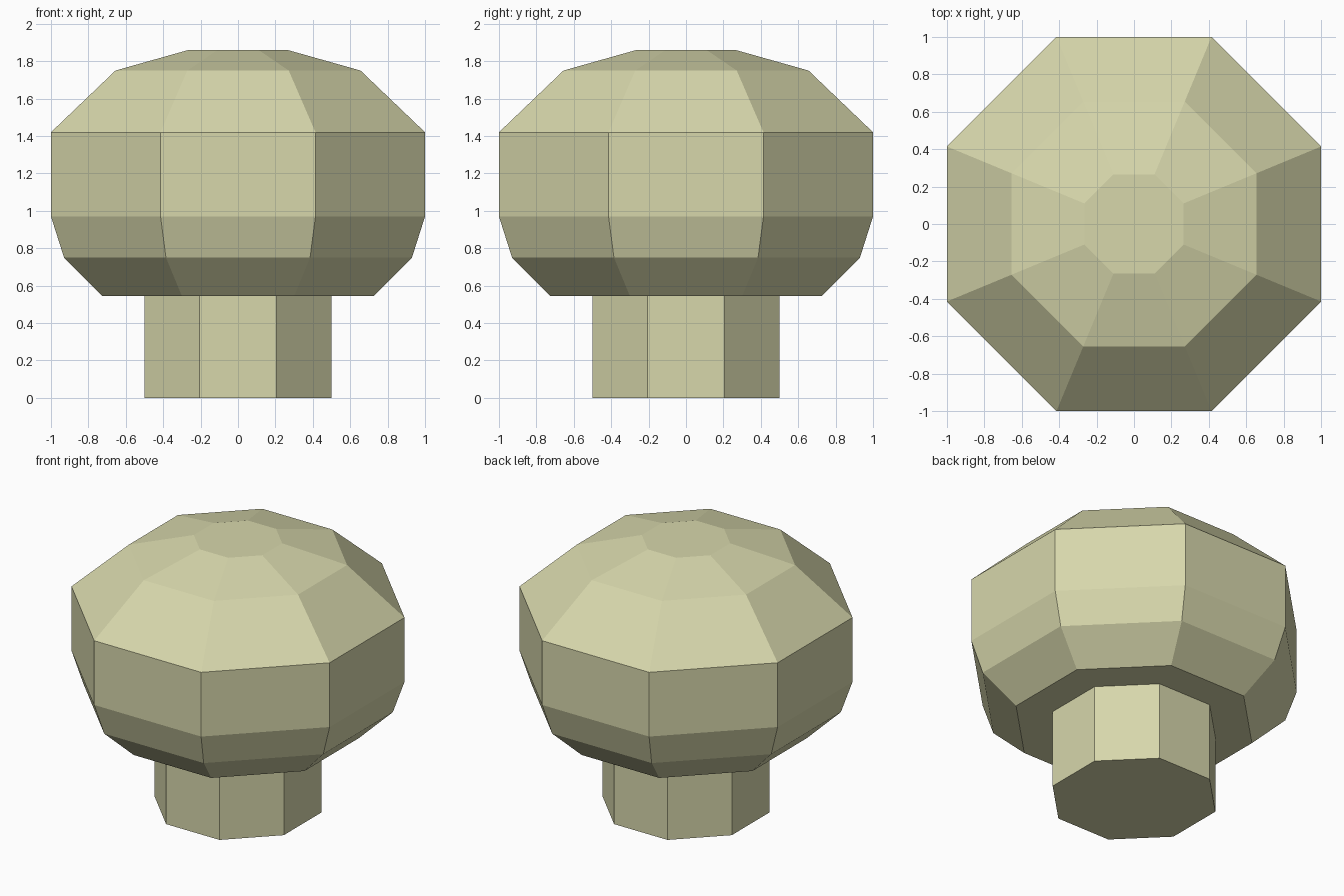
import bpy
import bmesh
from math import cos, sin, pi

SIDES = 8

cube = bpy.data.objects.get("Cube")
if cube:
    bpy.data.objects.remove(cube, do_unlink=True)

# Single pale olive material
cream = bpy.data.materials.new("pale_olive_cream")
cream.use_nodes = True
colour = (0.68, 0.68, 0.41, 1.0)
cream.diffuse_color = colour
cream.node_tree.nodes["Principled BSDF"].inputs["Base Color"].default_value = colour


def octagonal_part(name, profile):
    """Closed, flat-shaded solid from (half width across flats, height) pairs."""
    bm = bmesh.new()
    rings = []
    for half_width, z in profile:
        r = half_width / cos(pi / SIDES)
        angles = [(i + 0.5) * 2 * pi / SIDES for i in range(SIDES)]
        rings.append([bm.verts.new((r * cos(a), r * sin(a), z)) for a in angles])
    for low, high in zip(rings, rings[1:]):
        for i in range(SIDES):
            j = (i + 1) % SIDES
            bm.faces.new((low[i], low[j], high[j], high[i]))
    bm.faces.new(rings[0][::-1])
    bm.faces.new(rings[-1])
    mesh = bpy.data.meshes.new(name)
    bm.to_mesh(mesh)
    bm.free()
    mesh.materials.append(cream)
    obj = bpy.data.objects.new(name, mesh)
    bpy.context.collection.objects.link(obj)
    return obj


# Straight stem, then the wide faceted cap resting on it
octagonal_part("stem", [(0.5, 0), (0.5, 0.545)])
octagonal_part("cap", [
    (0.725, 0.545), (0.93, 0.75), (1, 0.97),
    (1, 1.42), (0.655, 1.75), (0.265, 1.86),
])
